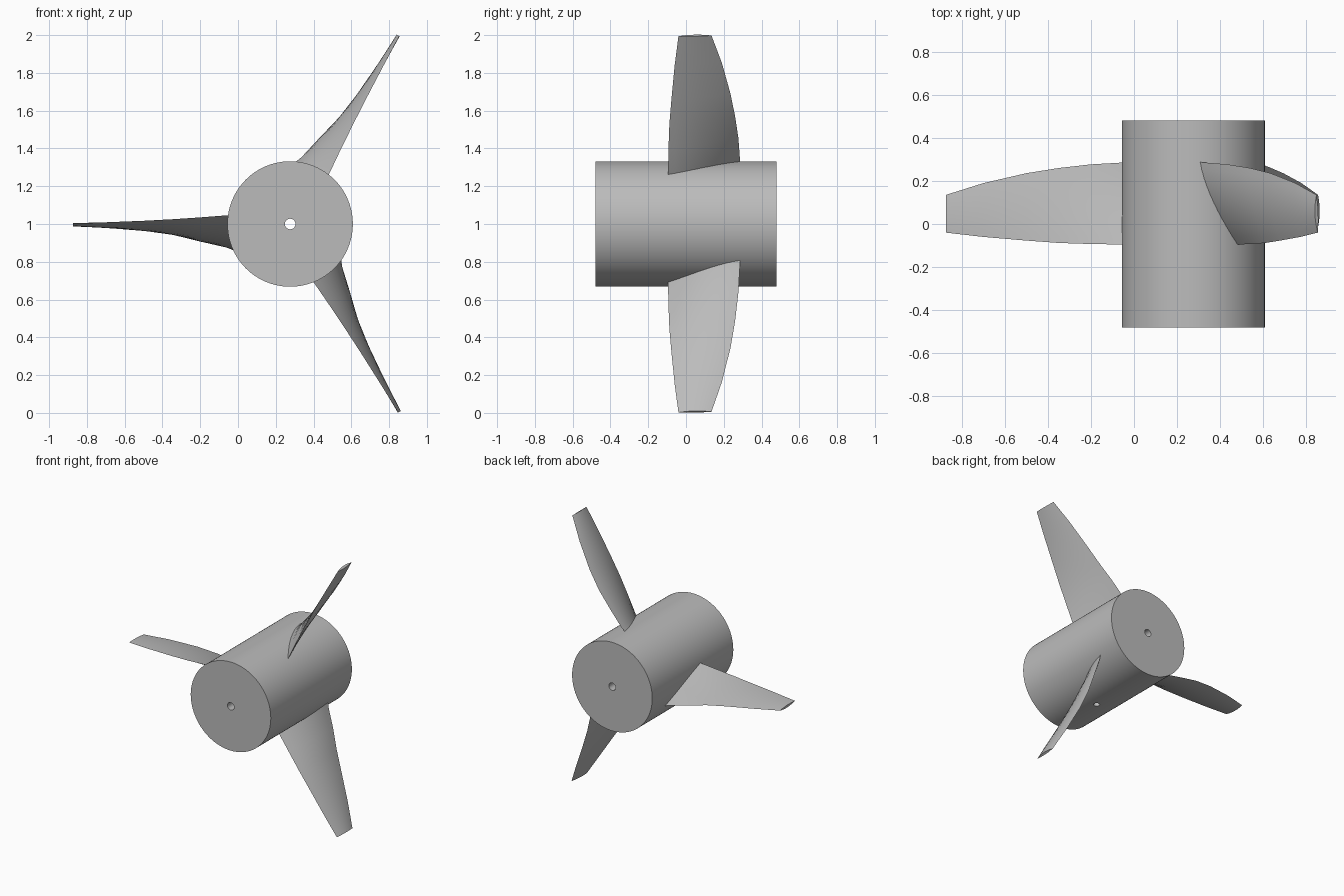
import bpy, bmesh, math
from mathutils import Matrix, Vector

if "Cube" in bpy.data.objects:
    bpy.data.objects.remove(bpy.data.objects["Cube"])

HUB_CENTRE = Vector((0.276, 0, 1))
HUB_RADIUS = 0.332
HUB_LENGTH = 0.96

grey = bpy.data.materials.new("plain grey")
grey.use_nodes = True
colour = (0.5, 0.5, 0.5, 1)
grey.diffuse_color = colour
grey.node_tree.nodes["Principled BSDF"].inputs["Base Color"].default_value = colour


def cylinder(name, radius, length, location, rotation=(0, 0, 0), sides=96):
    bpy.ops.mesh.primitive_cylinder_add(vertices=sides, radius=radius, depth=length,
                                        location=location, rotation=rotation)
    ob = bpy.context.object
    ob.name = name
    ob.data.materials.append(grey)
    return ob


def finish(ob, angle):
    bpy.ops.object.select_all(action='DESELECT')
    ob.select_set(True)
    bpy.context.view_layer.objects.active = ob
    bpy.ops.object.shade_smooth_by_angle(angle=math.radians(angle))


# Hub with a shaft bore and a small set-screw hole underneath
along_y = (math.pi / 2, 0, 0)
hub = cylinder("hub", HUB_RADIUS, HUB_LENGTH, HUB_CENTRE, along_y)
cutters = [
    cylinder("bore_cutter", 0.028, 1.2, HUB_CENTRE, along_y, 32),
    cylinder("screw_hole_cutter", 0.022, 0.4, HUB_CENTRE + Vector((0, -0.077, -0.2)), sides=24),
]
bpy.context.view_layer.objects.active = hub
for cutter in cutters:
    cutter.hide_render = True
    mod = hub.modifiers.new(cutter.name, 'BOOLEAN')
    mod.operation = 'DIFFERENCE'
    mod.solver = 'EXACT'
    mod.object = cutter
    bpy.ops.object.modifier_apply(modifier=mod.name)
for cutter in cutters:
    bpy.data.objects.remove(cutter)
finish(hub, 30)

# Blade sections: radius, front y, back y, front offset, back offset, bulge
SECTIONS = [
    (0.26, -0.097, 0.290, -0.050, 0.155, 0.036),
    (0.335, -0.095, 0.285, -0.046, 0.125, 0.034),
    (0.475, -0.093, 0.277, -0.035, 0.093, 0.030),
    (0.625, -0.088, 0.260, -0.025, 0.056, 0.025),
    (0.775, -0.077, 0.236, -0.017, 0.034, 0.020),
    (0.975, -0.060, 0.190, -0.009, 0.016, 0.015),
    (1.15, -0.040, 0.135, -0.003, 0.004, 0.012),
]
STEPS = 10


def section_ring(bm, radius, y0, y1, t0, t1, bulge):
    """Pointed, cambered section lying across the blade."""
    ring = []
    for i in range(2 * STEPS):
        u = i / STEPS if i <= STEPS else 2 - i / STEPS
        side = bulge if i <= STEPS else -0.45 * bulge
        t = t0 + (t1 - t0) * u + side * 4 * u * (1 - u)
        ring.append(bm.verts.new((radius, y0 + (y1 - y0) * u, t)))
    return ring


def blade(name, angle):
    bm = bmesh.new()
    rings = [section_ring(bm, *s) for s in SECTIONS]
    for a, b in zip(rings, rings[1:]):
        for i in range(len(a)):
            j = (i + 1) % len(a)
            bm.faces.new((a[i], a[j], b[j], b[i]))
    bm.faces.new(rings[0])
    bm.faces.new(rings[-1])
    bmesh.ops.recalc_face_normals(bm, faces=bm.faces)
    mesh = bpy.data.meshes.new(name)
    bm.to_mesh(mesh)
    bm.free()
    mesh.materials.append(grey)
    ob = bpy.data.objects.new(name, mesh)
    bpy.context.collection.objects.link(ob)
    # Negative turn about y sweeps +x towards +z
    ob.matrix_world = Matrix.Translation(HUB_CENTRE) @ Matrix.Rotation(-math.radians(angle), 4, 'Y')
    finish(ob, 35)


for name, angle in (("upper_blade", 60), ("side_blade", 180), ("lower_blade", 300)):
    blade(name, angle)
